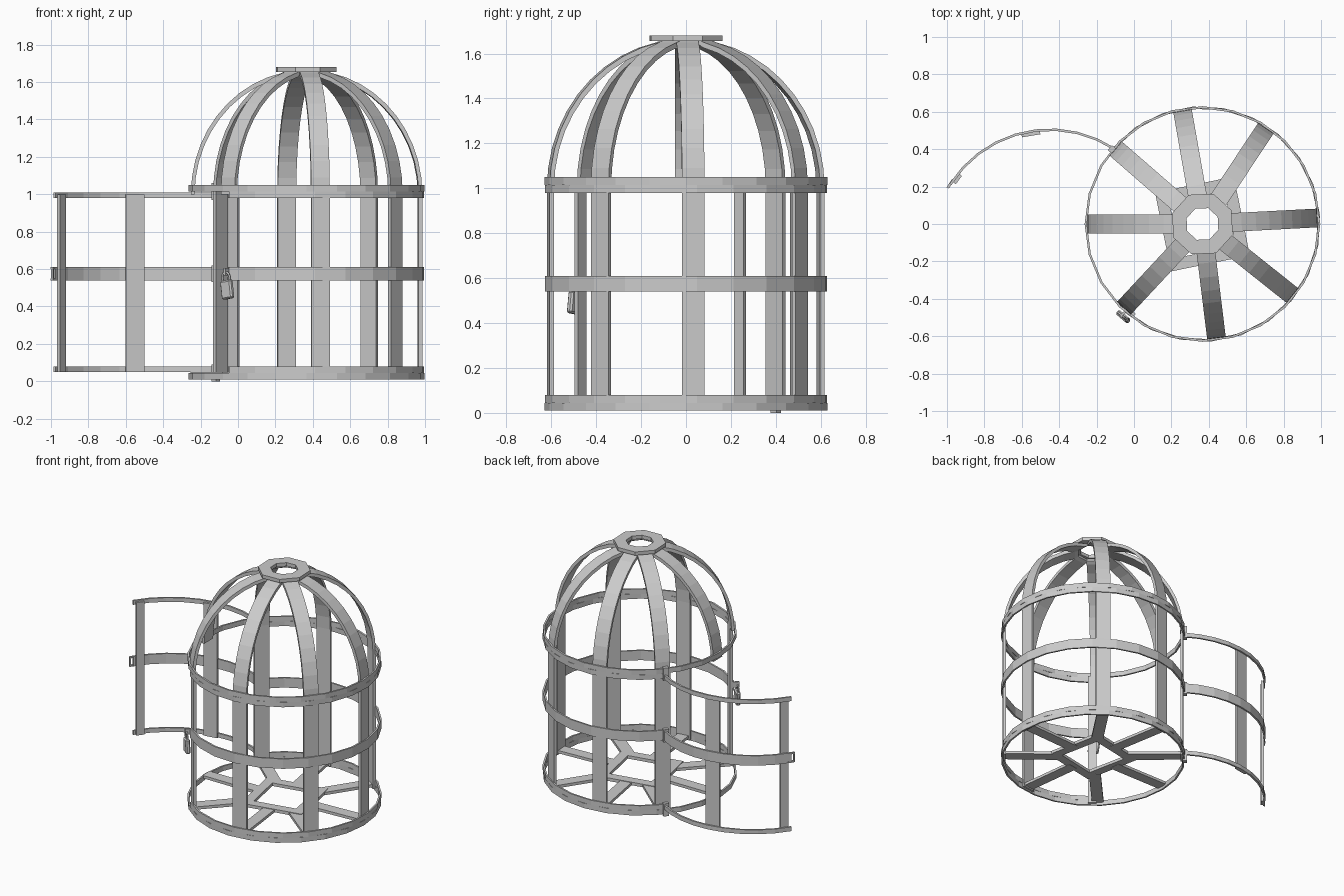
import bpy
from math import sin, cos, radians, pi
from mathutils import Vector, Matrix

if "Cube" in bpy.data.objects:
    bpy.data.objects.remove(bpy.data.objects["Cube"])

CAGE = Vector((0.366, 0, 0))
DOOR = Vector((-0.45, -0.125, 0))
R = 0.63


def mesh(name, verts, faces):
    me = bpy.data.meshes.new(name)
    me.from_pydata(verts, [], faces)
    me.update()
    ob = bpy.data.objects.new(name, me)
    bpy.context.collection.objects.link(ob)
    return ob


def sweep(name, sections, closed=False):
    """Join four-point cross-sections into a strip of flat faces."""
    n = len(sections)
    verts = [p for s in sections for p in s]
    faces = []
    for i in range(n if closed else n - 1):
        a, b = i * 4, ((i + 1) % n) * 4
        faces += [(a + k, b + k, b + (k + 1) % 4, a + (k + 1) % 4) for k in range(4)]
    if not closed:
        faces += [(0, 1, 2, 3), tuple(4 * n - 1 - k for k in range(4))]
    ob = mesh(name, verts, faces)
    import bmesh
    bm = bmesh.new()
    bm.from_mesh(ob.data)
    bmesh.ops.recalc_face_normals(bm, faces=bm.faces)
    bm.to_mesh(ob.data)
    bm.free()
    return ob


def hoop(name, c, r_in, r_out, z0, z1, a0=0, a1=360, n=24):
    closed = a1 - a0 >= 360
    secs = []
    for i in range(n if closed else n + 1):
        a = radians(a0 + (a1 - a0) * i / n)
        d = Vector((cos(a), sin(a), 0))
        secs.append([c + d * r + Vector((0, 0, z)) for r, z in
                     ((r_in, z0), (r_out, z0), (r_out, z1), (r_in, z1))])
    return sweep(name, secs, closed)


def strip(name, c, angle, path, width):
    """Flat bar in a radial plane; path lists inner and outer (r, z) pairs."""
    a = radians(angle)
    d, t = Vector((cos(a), sin(a), 0)), Vector((-sin(a), cos(a), 0)) * width / 2
    secs = []
    for (ri, zi), (ro, zo) in path:
        p, q = c + d * ri + Vector((0, 0, zi)), c + d * ro + Vector((0, 0, zo))
        secs.append([p - t, q - t, q + t, p + t])
    return sweep(name, secs)


def post(name, c, angle, r_in, r_out, z0, z1, width):
    return strip(name, c, angle, [((r_in, z0), (r_out, z0)), ((r_in, z1), (r_out, z1))], width)


# Cage hoops, thinner across the door opening
hoop("bottom_hoop", CAGE, 0.618, R, 0.01, 0.045)
hoop("bottom_hoop_upper", CAGE, 0.618, R, 0.045, 0.08, 229, 500, 18)
hoop("middle_hoop", CAGE, 0.618, R, 0.54, 0.61, 229, 500, 18)
hoop("top_hoop_lower", CAGE, 0.618, R, 0.98, 1.015, 229, 500, 18)
hoop("top_hoop", CAGE, 0.618, R, 1.015, 1.05)

# Posts, dome ribs and floor spokes
dome = []
for i in range(11):
    a = radians(78 * i / 10)
    dome.append(((0.598 * cos(a), 1.0 + 0.64 * sin(a)), (0.618 * cos(a), 1.0 + 0.664 * sin(a))))
dome.append(((0.10, 1.64), (0.10, 1.661)))
sq_rot = radians(11.5)
for ang in (3, 56.5, 100, 139, 180, 227, 277, 321.5):
    strip("dome_rib", CAGE, ang, dome, 0.1)
    if ang == 227:
        post("latch_post", CAGE, 230.5, 0.598, 0.618, 0.02, 1.02, 0.06)
    elif ang != 180:
        post("post", CAGE, ang, 0.598, 0.618, 0.02, 1.02, 0.1)
    a = radians(ang) - sq_rot
    start = 0.185 / max(abs(cos(a)), abs(sin(a)))
    post("floor_spoke", CAGE, ang, start, 0.62, 0.03, 0.05, 0.08)

# Square floor frame and crown
s2 = 2 ** 0.5
hoop("floor_frame", CAGE, 0.15 * s2, 0.215 * s2, 0.032, 0.054, 56.5, 416.5, 4)
hoop("crown", CAGE, 0.09, 0.172, 1.655, 1.68, 25, 385, 8)

# Open door
for z0, z1 in ((0.05, 0.08), (0.54, 0.61), (0.98, 1.01)):
    hoop("door_rail", DOOR, 0.623, 0.636, z0, z1, 56.5, 147.5, 9)
post("door_bar", DOOR, 99.5, 0.605, 0.623, 0.05, 1.0, 0.1)
post("door_end_bar", DOOR, 143.5, 0.605, 0.623, 0.05, 1.0, 0.055)

# Hinges
for z in (0.045, 0.575, 1.015):
    post("hinge", CAGE, 140.5, 0.612, 0.642, z - 0.045, z + 0.045, 0.035)

# Hasp loop on the door end
for z in (0.54, 0.60):
    post("hasp_arm", DOOR, 147.5, 0.624, 0.638, z, z + 0.01, 0.05)
post("hasp_end", DOOR, 149.3, 0.624, 0.638, 0.54, 0.61, 0.01)


# Padlock and staple on the latch post
lock = Matrix.Translation(CAGE) @ Matrix.Rotation(radians(229.5), 4, 'Z') @ Matrix.Translation((0.652, 0, 0.49))
bpy.ops.mesh.primitive_cube_add(size=1)
body = bpy.context.object
body.name = "padlock_body"
body.data.transform(Matrix.Diagonal((0.03, 0.075, 0.1, 1)))
body.matrix_world = lock @ Matrix.Rotation(radians(8), 4, 'X')
bev = body.modifiers.new("bevel", 'BEVEL')
bev.width, bev.segments = 0.008, 1

cu = bpy.data.curves.new("padlock_shackle", 'CURVE')
cu.dimensions = '3D'
cu.bevel_depth, cu.bevel_resolution = 0.006, 1
pts = [(0, 0.024, 0.04)] + [(0, 0.024 * cos(pi * i / 6), 0.07 + 0.024 * sin(pi * i / 6)) for i in range(7)] + [(0, -0.024, 0.04)]
sp = cu.splines.new('POLY')
sp.points.add(len(pts) - 1)
for p, co in zip(sp.points, pts):
    p.co = (*co, 1)
ob = bpy.data.objects.new("padlock_shackle", cu)
bpy.context.collection.objects.link(ob)
ob.matrix_world = lock @ Matrix.Rotation(radians(8), 4, 'X')
post("staple", CAGE, 228.5, 0.62, 0.662, 0.565, 0.605, 0.012)
